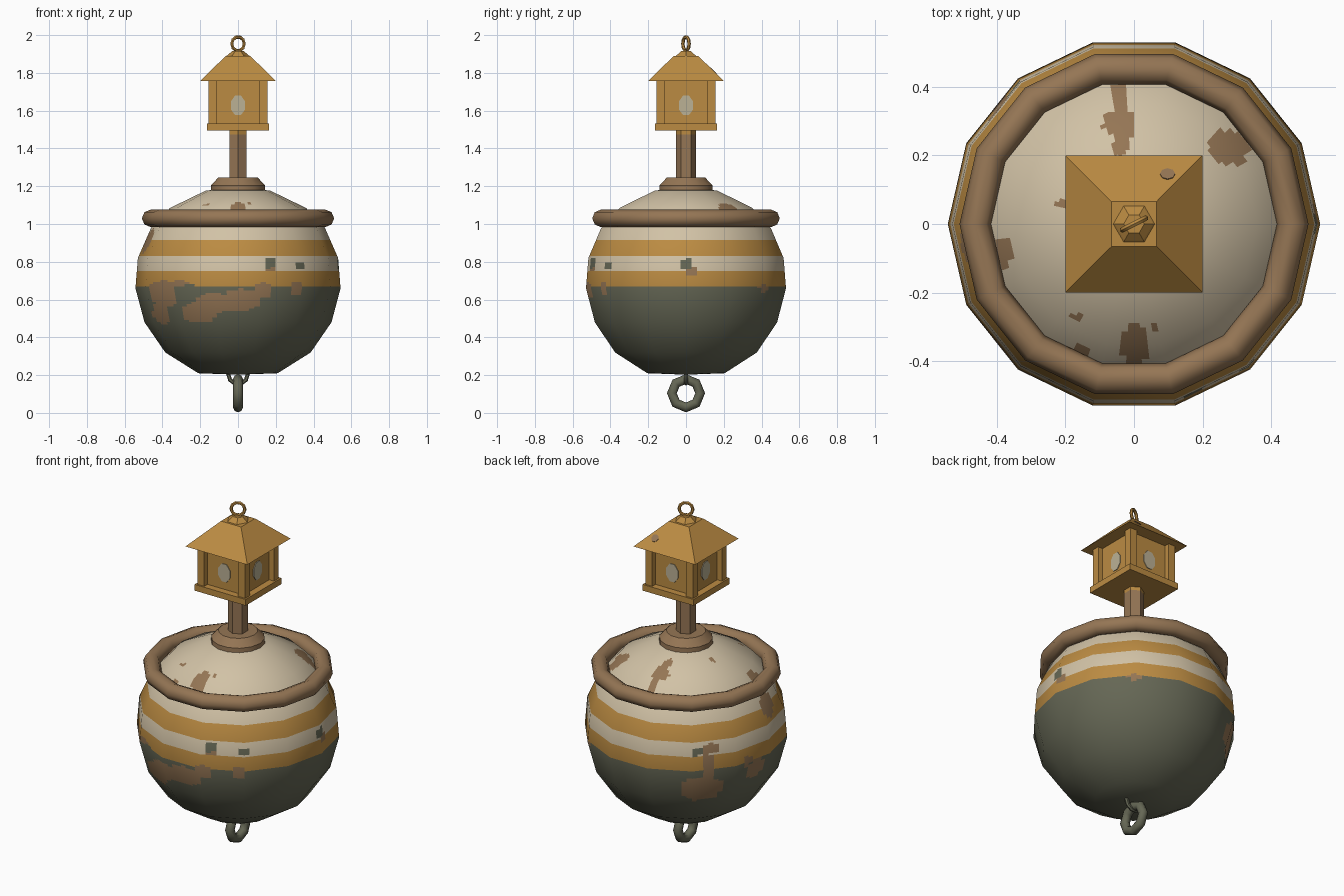
import bpy, bmesh, math
from mathutils import Vector, noise

if "Cube" in bpy.data.objects:
    bpy.data.objects.remove(bpy.data.objects["Cube"])

def mat(name, rgb):
    m = bpy.data.materials.new(name)
    m.diffuse_color = (*rgb, 1)
    m.use_nodes = True
    m.node_tree.nodes["Principled BSDF"].inputs["Base Color"].default_value = m.diffuse_color
    return m

CREAM = mat("cream_paint", (0.64, 0.54, 0.38))
ORANGE = mat("orange_paint", (0.50, 0.26, 0.055))
RUST = mat("rust_brown", (0.30, 0.18, 0.09))
GREEN = mat("olive_green", (0.13, 0.135, 0.09))
GLASS = mat("window_glass", (0.50, 0.44, 0.30))

def finish(bm, name, *mats, smooth=None):
    bmesh.ops.recalc_face_normals(bm, faces=bm.faces)
    me = bpy.data.meshes.new(name)
    bm.to_mesh(me)
    bm.free()
    ob = bpy.data.objects.new(name, me)
    bpy.context.collection.objects.link(ob)
    for m in mats:
        me.materials.append(m)
    if smooth:
        bpy.ops.object.select_all(action='DESELECT')
        ob.select_set(True)
        bpy.context.view_layer.objects.active = ob
        bpy.ops.object.shade_smooth_by_angle(angle=math.radians(smooth))
    return ob

def lathe(rows, sides, sub=1, turn=0.0):
    """Revolve (radius, z) rows into a polygon prism; sub splits each flat side."""
    bm = bmesh.new()
    unit = []
    for i in range(sides):
        a, b = (Vector((math.cos(t), math.sin(t))) for t in
                (turn + math.tau * i / sides, turn + math.tau * (i + 1) / sides))
        unit += [a.lerp(b, k / sub) for k in range(sub)]
    rings = [[bm.verts.new((p.x * r, p.y * r, z)) for p in unit] for r, z in rows]
    n = len(unit)
    for lo, hi in zip(rings, rings[1:]):
        for i in range(n):
            bm.faces.new((lo[i], lo[(i + 1) % n], hi[(i + 1) % n], hi[i]))
    bm.faces.new(rings[0][::-1])
    bm.faces.new(rings[-1])
    return bm

def box(name, size, loc, m):
    bm = bmesh.new()
    bmesh.ops.create_cube(bm, size=1)
    for v in bm.verts:
        v.co = Vector(c * s for c, s in zip(v.co, size)) + Vector(loc)
    return finish(bm, name, m)

def torus(name, major, minor, n, k, loc, rot, m):
    bpy.ops.mesh.primitive_torus_add(major_radius=major, minor_radius=minor,
        major_segments=n, minor_segments=k, location=loc, rotation=rot)
    ob = bpy.context.object
    ob.name = name
    ob.data.materials.append(m)
    bpy.ops.object.shade_smooth_by_angle(angle=math.radians(50))
    return ob

# Float ball: fourteen-sided profile, finely split so bands and rust can be coloured
KEYS = [(0.21, 0.21), (0.385, 0.32), (0.495, 0.48), (0.543, 0.66), (0.53, 0.82),
        (0.46, 0.98), (0.36, 1.085), (0.17, 1.177), (0.03, 1.19)]
BANDS = [0.67, 0.75, 0.83, 0.915]
def radius(z):
    for (r0, z0), (r1, z1) in zip(KEYS, KEYS[1:]):
        if z <= z1:
            return r0 + (r1 - r0) * (z - z0) / (z1 - z0)
    return KEYS[-1][0]

marks = sorted([z for _, z in KEYS] + BANDS)
rows = [(0.02, 0.203)]
for a, b in zip(marks, marks[1:]):
    n = max(1, round((b - a) / (0.012 if a < 1.08 else 0.006)))
    rows += [(radius(z), z) for z in (a + (b - a) * k / n for k in range(n))]
rows.append(KEYS[-1])

# Worn patches on the sides: (azimuth degrees, z, half width, half height)
RUST_SIDE = [(-140, .63, .13, .07), (-145, .53, .07, .06), (-115, .53, .10, .055),
             (-104, .58, .12, .055), (-88, .60, .10, .06), (-76, .65, .05, .045),
             (-125, .68, .05, .025), (-55, .66, .04, .04), (188, .91, .07, .06),
             (135, .55, .12, .075), (137, .67, .035, .12), (141, .79, .05, .025),
             (170, .61, .06, .06), (163, .67, .03, .03), (50, .66, .03, .018),
             (3, .755, .04, .025), (-70, .765, .025, .02)]
GREEN_SIDE = [(-121, .635, .075, .045), (-71, .795, .035, .028), (-51, .78, .025, .025),
              (0, .785, .035, .032), (131, .78, .03, .025)]
# Worn patches on the dome: (x, y, half x, half y)
RUST_DOME = [(-.04, .31, .028, .13), (-.04, .29, .05, .045), (.28, .22, .06, .05),
             (.25, .24, .03, .03), (-.21, .06, .016, .016), (0, -.36, .036, .08),
             (.06, -.30, .014, .014), (-.17, -.27, .014, .010), (-.16, -.37, .03, .02),
             (-.38, -.08, .03, .045)]

def inside(c, patches, dome):
    wob = 1 + 0.35 * noise.noise(c * 22)
    az, r = math.atan2(c.y, c.x), math.hypot(c.x, c.y)
    for p, q, a, b in patches:
        if dome:
            u, v = c.x - p, c.y - q
        else:
            u = r * math.remainder(az - math.radians(p), math.tau)
            v = c.z - q
        if (u / a) ** 2 + (v / b) ** 2 < wob:
            return True
    return False

bm = lathe(rows, 14, sub=8)
bmesh.ops.recalc_face_normals(bm, faces=bm.faces)
for f in bm.faces:
    c = f.calc_center_median()
    f.smooth = True
    band = sum(c.z > z for z in BANDS)
    f.material_index = (3, 1, 0, 1, 0)[band]
    dome = c.z > 1.0
    if dome and inside(c, RUST_DOME, True):
        f.material_index = 2
    elif not dome and inside(c, GREEN_SIDE, False):
        f.material_index = 3
    elif not dome and inside(c, RUST_SIDE, False):
        f.material_index = 2
ball = finish(bm, "float_ball", CREAM, ORANGE, RUST, GREEN)
ball.data.normals_split_custom_set_from_vertices(
    [(v.co - Vector((0, 0, 0.69))).normalized() for v in ball.data.vertices])

# Bumper ring around the shoulder
torus("bumper_ring", 0.463, 0.046, 14, 8, (0, 0, 1.03), (0, 0, 0), RUST)

# Mast and its foot
finish(lathe([(0.145, 1.165), (0.143, 1.205), (0.105, 1.245)], 14), "mast_foot", RUST, smooth=30)
finish(lathe([(0.053, 1.22), (0.053, 1.475)], 6, turn=math.pi / 2), "mast", RUST)
finish(lathe([(0.053, 1.475), (0.053, 1.50)], 6, turn=math.pi / 2), "mast_top", ORANGE)

# Lantern house
box("lantern_base", (0.33, 0.33, 0.036), (0, 0, 1.513), ORANGE)
box("lantern_walls", (0.25, 0.25, 0.24), (0, 0, 1.648), ORANGE)
for sx in (-1, 1):
    for sy in (-1, 1):
        box("lantern_post", (0.045, 0.045, 0.235), (sx * 0.1325, sy * 0.1325, 1.645), ORANGE)
finish(lathe([(0.2 * 2 ** .5, 1.757), (0.065 * 2 ** .5, 1.89)], 4, turn=math.pi / 4),
       "lantern_roof", ORANGE)
finish(lathe([(0.066, 1.885), (0.055, 1.895), (0.03, 1.915)], 6), "roof_cap", ORANGE)
torus("lifting_ring", 0.037, 0.009, 10, 6, (0, 0, 1.954), (math.pi / 2, 0, math.radians(27)), ORANGE)

# Window plates on the four walls
for i in range(4):
    win = finish(lathe([(0.04, 0), (0.04, 0.005)], 8, turn=math.pi / 8), "window", GLASS)
    win.scale = (1.02, 1.40, 1)
    a = i * math.pi / 2
    win.location = (0.124 * math.sin(a), -0.124 * math.cos(a), 1.628)
    win.rotation_euler = (math.pi / 2, 0, a)

# Rust spot on the back roof slope
slope = math.atan2(0.133, 0.135)
spot = finish(lathe([(0.022, -0.002), (0.022, 0.003)], 8), "roof_spot", RUST)
spot.location = (0.098, 0.145, 1.757 + (0.2 - 0.145) * math.tan(slope))
spot.rotation_euler = (-slope, 0, 0)

# Mooring eye and hanging link under the ball
torus("mooring_eye", 0.052, 0.011, 10, 6, (0, 0, 0.205), (math.pi / 2, 0, 0), GREEN)
torus("hanging_link", 0.075, 0.026, 8, 8, (0, 0, 0.104), (0, math.pi / 2, 0), GREEN)
